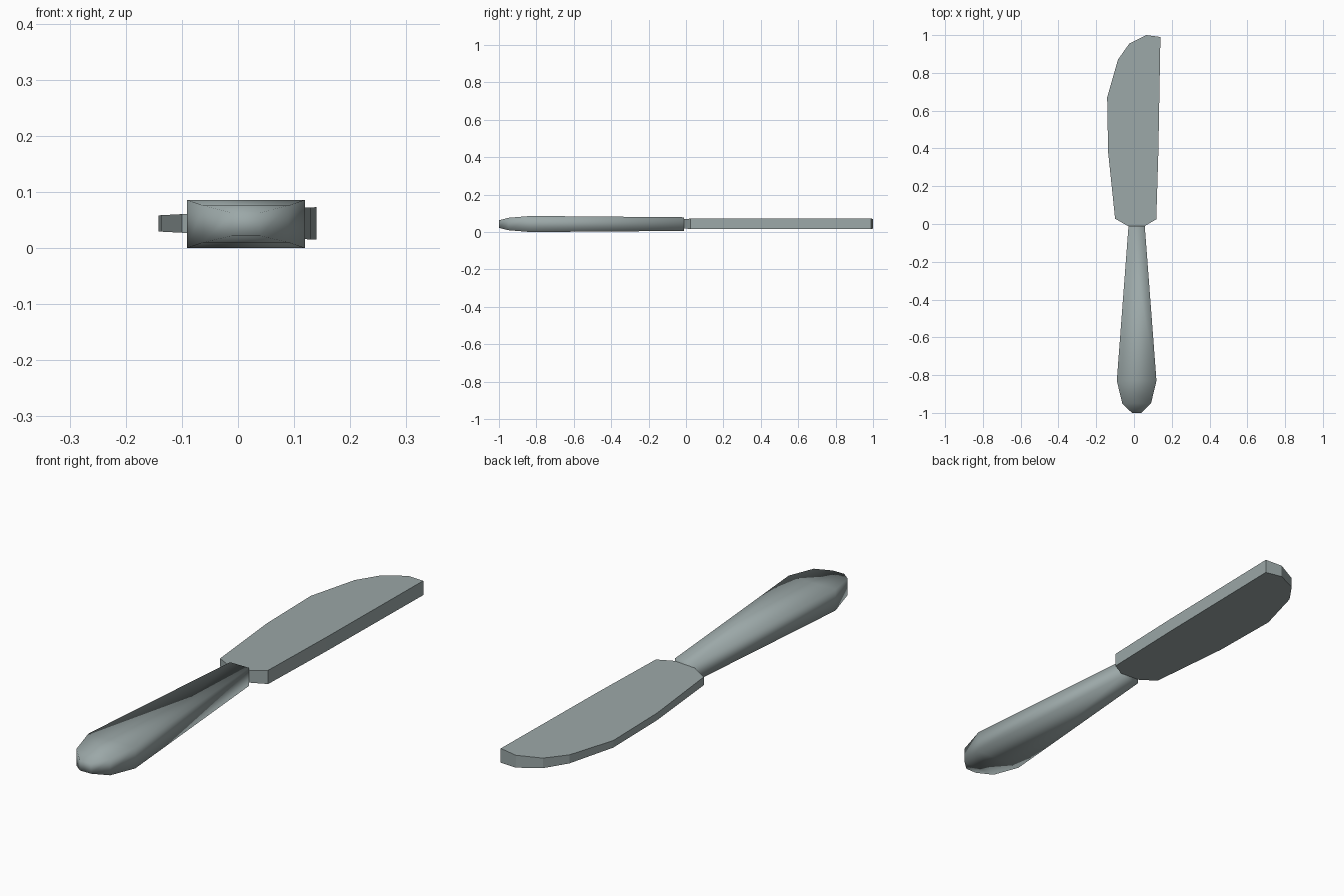
import bpy, bmesh

if "Cube" in bpy.data.objects:
    bpy.data.objects.remove(bpy.data.objects["Cube"])

steel = bpy.data.materials.new("grey steel")
steel.diffuse_color = (0.33, 0.39, 0.39, 1)
steel.use_nodes = True
steel.node_tree.nodes["Principled BSDF"].inputs["Base Color"].default_value = steel.diffuse_color


def make_object(name, bm, smooth):
    bmesh.ops.recalc_face_normals(bm, faces=bm.faces)
    for f in bm.faces:
        f.smooth = smooth
    mesh = bpy.data.meshes.new(name)
    bm.to_mesh(mesh)
    bm.free()
    mesh.materials.append(steel)
    obj = bpy.data.objects.new(name, mesh)
    bpy.context.collection.objects.link(obj)
    return obj


# Blade: outline in plan, wedge-shaped from thick spine (+x) to thin edge (-x)
outline = [(0.14, 0.99), (0.065, 1.0), (-0.025, 0.955), (-0.085, 0.87),
           (-0.142, 0.67), (-0.137, 0.38), (-0.10, 0.028), (-0.03, -0.012),
           (0.055, -0.012), (0.118, 0.025), (0.129, 0.38)]
bm = bmesh.new()
mid = 0.044
layers = []
for side in (-1, 1):
    layers.append([bm.verts.new((x, y, mid + side * (0.0145 + (x + 0.14) * 0.052)))
                   for x, y in outline])
n = len(outline)
bm.faces.new(layers[0])
bm.faces.new(layers[1])
for i in range(n):
    j = (i + 1) % n
    bm.faces.new((layers[0][i], layers[0][j], layers[1][j], layers[1][i]))
make_object("blade", bm, False)

# Handle: rectangular sections lofted along y, softly shaded
# (y, half width, bottom z, top z)
sections = [(-1.0, 0.025, 0.022, 0.063), (-0.95, 0.076, 0.010, 0.076),
            (-0.83, 0.105, 0.0, 0.086), (-0.01, 0.043, 0.006, 0.079)]
cx = 0.014
bm = bmesh.new()
rings = [[bm.verts.new((cx + sx * w, y, z))
          for sx, z in ((-1, z0), (1, z0), (1, z1), (-1, z1))]
         for y, w, z0, z1 in sections]
for a, b in zip(rings, rings[1:]):
    for i in range(4):
        j = (i + 1) % 4
        bm.faces.new((a[i], a[j], b[j], b[i]))
bm.faces.new(rings[0])
bm.faces.new(rings[-1])
make_object("handle", bm, True)
